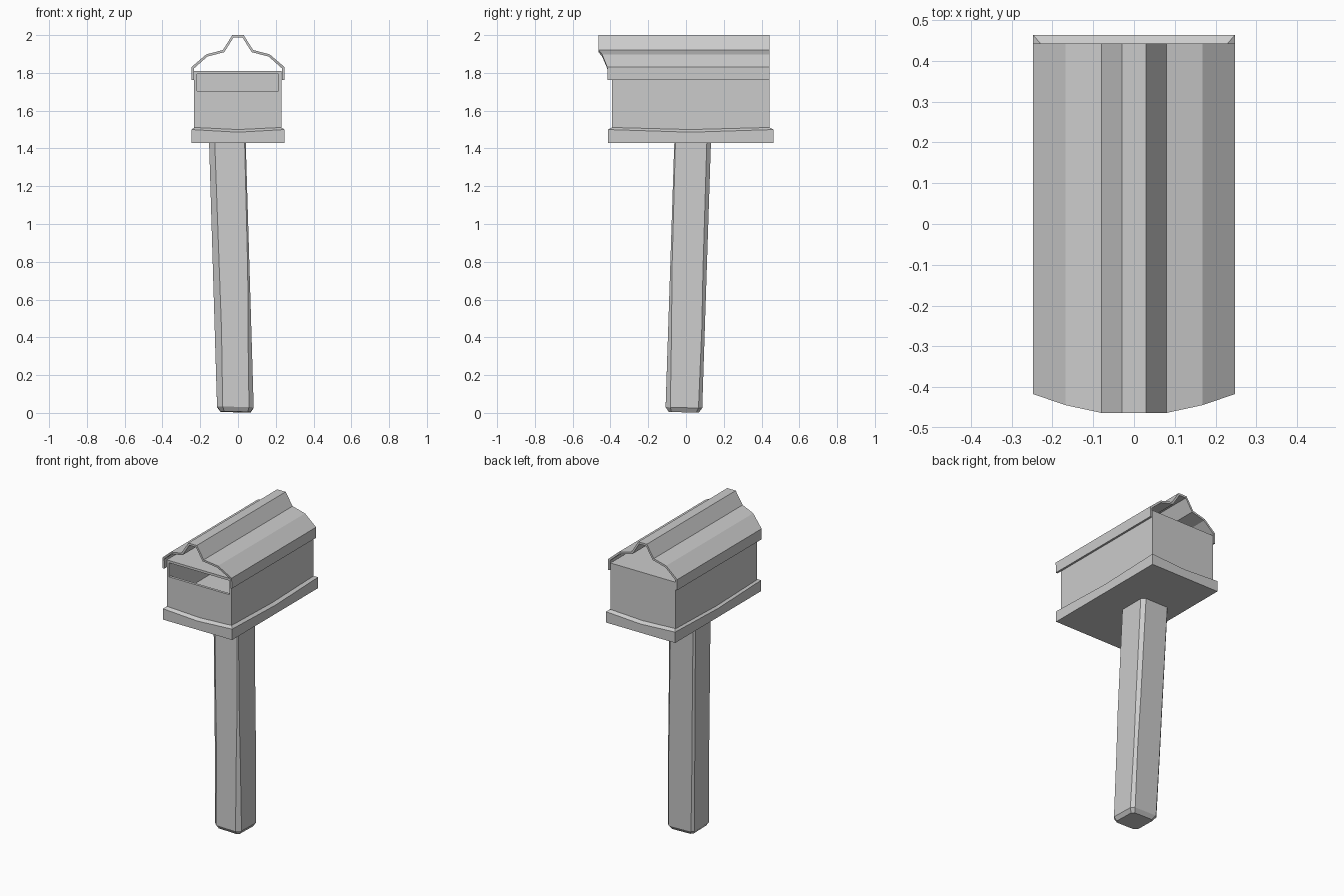
import bpy, bmesh

if "Cube" in bpy.data.objects:
    bpy.data.objects.remove(bpy.data.objects["Cube"])


def loft(name, rings):
    """Closed solid skinned through a list of equal-length vertex rings."""
    bm = bmesh.new()
    vs = [[bm.verts.new(p) for p in r] for r in rings]
    n = len(vs[0])
    for a, b in zip(vs, vs[1:]):
        for i in range(n):
            j = (i + 1) % n
            bm.faces.new((a[i], a[j], b[j], b[i]))
    bm.faces.new(vs[0][::-1])
    bm.faces.new(vs[-1])
    bmesh.ops.recalc_face_normals(bm, faces=bm.faces)
    me = bpy.data.meshes.new(name)
    bm.to_mesh(me)
    bm.free()
    ob = bpy.data.objects.new(name, me)
    bpy.context.collection.objects.link(ob)
    return ob


def box(name, x, y, z):
    return loft(name, [[(x[0], y[0], h), (x[1], y[0], h),
                        (x[1], y[1], h), (x[0], y[1], h)] for h in z])


def cut(target, cutter):
    m = target.modifiers.new("cut", 'BOOLEAN')
    m.operation = 'DIFFERENCE'
    m.solver = 'EXACT'
    m.object = cutter
    bpy.context.view_layer.objects.active = target
    bpy.ops.object.modifier_apply(modifier=m.name)
    bpy.data.objects.remove(cutter)


# Leaning post: square section with uneven hand-cut corners
def post_ring(z, half, cuts):
    t = z / 1.43
    cx, cy = -0.013 - 0.043 * t, -0.012 + 0.047 * t
    pts = []
    for k, (sx, sy) in enumerate(((-1, -1), (1, -1), (1, 1), (-1, 1))):
        c = cuts[k]
        pair = [(sx * half, sy * (half - c)), (sx * (half - c), sy * half)]
        if k % 2:
            pair.reverse()
        pts += [(cx + x, cy + y, z - 0.04 * (x + y) * (0.6 if z < 0.1 else 0))
                for x, y in pair]
    return pts


loft("post", [
    post_ring(0.005, 0.080, (0.020, 0.015, 0.015, 0.015)),
    post_ring(0.030, 0.097, (0.030, 0.025, 0.020, 0.015)),
    post_ring(0.450, 0.097, (0.036, 0.018, 0.016, 0.012)),
    post_ring(0.750, 0.097, (0.034, 0.010, 0.020, 0.012)),
    post_ring(1.435, 0.097, (0.030, 0.006, 0.022, 0.010)),
])


# Base plate: rim sags at the middle of every side
def plate_ring(x, y0, y1, z, sag):
    ym = (y0 + y1) / 2
    return [(-x, y0, z), (0, y0, z - sag), (x, y0, z), (x, ym, z - sag),
            (x, y1, z), (0, y1, z - sag), (-x, y1, z), (-x, ym, z - sag)]


loft("base_plate", [
    plate_ring(0.247, -0.413, 0.463, 1.430, 0),
    plate_ring(0.247, -0.413, 0.463, 1.500, 0.014),
    plate_ring(0.229, -0.392, 0.442, 1.511, 0.011),
])

# Hollow box with a wide slot in the front
body = box("box_body", (-0.233, 0.229), (-0.392, 0.442), (1.49, 1.81))
cut(body, box("cavity", (-0.218, 0.214), (-0.375, 0.427), (1.56, 1.795)))
cut(body, box("slot", (-0.218, 0.214), (-0.5, -0.3), (1.705, 1.795)))

# Roof shell: stepped profile, front edge raked forward towards the ridge
half = [  # outer x, outer z, inner x, inner z, front y
    (0.247, 1.762, 0.234, 1.762, -0.415),
    (0.247, 1.830, 0.234, 1.823, -0.417),
    (0.168, 1.898, 0.163, 1.886, -0.444),
    (0.080, 1.921, 0.072, 1.910, -0.463),
    (0.030, 2.000, 0.024, 1.987, -0.463),
]
full = [(-a, b, -c, d, y) for a, b, c, d, y in half] + half[::-1]


def roof_ring(back):
    outer = [(a, 0.442 if back else y, b) for a, b, c, d, y in full]
    inner = [(c, 0.442 if back else y, d) for a, b, c, d, y in full]
    return outer + inner[::-1]


roof = loft("roof", [roof_ring(False), roof_ring(True)])
# Replace the end caps with clean strips along the shell thickness
bm = bmesh.new()
bm.from_mesh(roof.data)
n = len(full)
bmesh.ops.delete(bm, geom=[f for f in bm.faces if len(f.verts) > 4],
                 context='FACES_ONLY')
bm.verts.ensure_lookup_table()
for s in (0, 2 * n):
    for i in range(n - 1):
        bm.faces.new([bm.verts[s + k]
                      for k in (i, i + 1, 2 * n - 2 - i, 2 * n - 1 - i)])
bmesh.ops.recalc_face_normals(bm, faces=bm.faces)
bm.to_mesh(roof.data)
bm.free()
